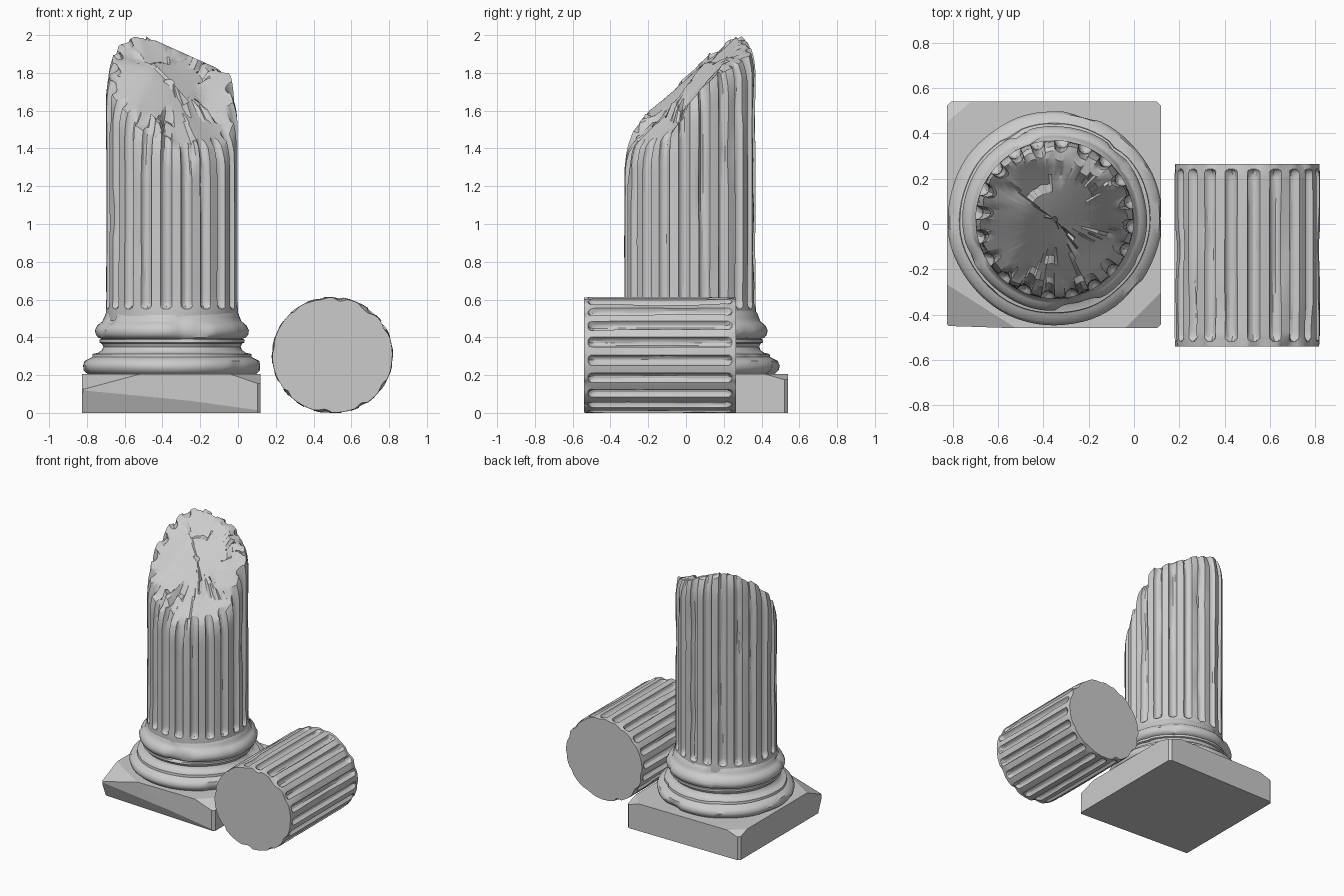
import bpy, bmesh, math
from mathutils import Vector, noise

if "Cube" in bpy.data.objects:
    bpy.data.objects.remove(bpy.data.objects["Cube"])

CX, CY = -0.35, 0.02      # column axis
FLUTES = 20


def finish(name, bm, angle):
    bmesh.ops.recalc_face_normals(bm, faces=bm.faces)
    me = bpy.data.meshes.new(name)
    bm.to_mesh(me)
    bm.free()
    ob = bpy.data.objects.new(name, me)
    bpy.context.collection.objects.link(ob)
    bpy.ops.object.select_all(action='DESELECT')
    ob.select_set(True)
    bpy.context.view_layer.objects.active = ob
    bpy.ops.object.shade_smooth_by_angle(angle=math.radians(angle))
    return ob


def loft(name, rings, angle=32):
    """Skin closed rings of points and cap both ends."""
    bm = bmesh.new()
    vs = [[bm.verts.new(p) for p in ring] for ring in rings]
    n = len(vs[0])
    for a, b in zip(vs, vs[1:]):
        for i in range(n):
            j = (i + 1) % n
            bm.faces.new((a[i], a[j], b[j], b[i]))
    bm.faces.new(vs[0][::-1])
    bm.faces.new(vs[-1])
    return finish(name, bm, angle)


def wear(x, y, z, amount):
    """Weathering depth: soft ripple plus occasional gouges."""
    n = noise.noise(Vector((x * 5, y * 5, z * 2.2)))
    g = noise.noise(Vector((x * 9 + 7, y * 9, z * 3.5)))
    return amount * (0.4 * n + 0.4 + 4.0 * max(0, g - 0.28))


# One flute pitch: flat fillet, then a round hollow (t runs -1..1 over it)
PITCH = [(0.0, 1), (0.22, 1)] + [(0.44 + 0.28 * (t + 1), t) for t in (-1, -.85, -.5, 0, .5, .85)]
COLS = [((k + u) * 2 * math.pi / FLUTES, t) for k in range(FLUTES) for u, t in PITCH]


def flute(t, s, depth):
    """Hollow depth with a rounded end; s is 0 at the flute end, 1 when full."""
    s = min(1, max(0, s))
    return depth * math.sqrt(max(0, 1 - t * t - (1 - s) ** 2))


# ---- plinth: slab with broken corners
bm = bmesh.new()
bmesh.ops.create_cube(bm, size=1)
for v in bm.verts:
    v.co = Vector((v.co.x * 0.945 - 0.3525, v.co.y + 0.04, (v.co.z + 0.5) * 0.205))
bmesh.ops.bevel(bm, geom=[e for e in bm.edges if abs(e.verts[0].co.z - e.verts[1].co.z) > 0.1],
                offset=0.018, segments=1, affect='EDGES')
centre = Vector((-0.35, 0.04, 0.1))
chips = [
    ((-.52, -.46, .205), (-.82, -.46, .12), (-.82, -.27, .205)),
    ((-.04, -.46, .205), (.12, -.46, .15), (.12, -.30, .205)),
    ((-.52, -.46, .205), (-.13, -.46, .0), (-.82, -.445, .0)),
    ((.12, .42, .205), (.02, .54, .205), (.12, .54, .17)),
    ((-.825, .45, .205), (-.72, .54, .205), (-.825, .54, .17)),
    ((-.825, -.4, 0), (.12, -.455, .0), (.12, -.46, .012)),
]
for tri in chips:
    a, b, c = map(Vector, tri)
    no = (b - a).cross(c - a).normalized()
    if no.dot(centre - a) > 0:
        no = -no
    bmesh.ops.bisect_plane(bm, geom=bm.verts[:] + bm.edges[:] + bm.faces[:],
                           plane_co=a, plane_no=no, clear_outer=True)
    bmesh.ops.holes_fill(bm, edges=[e for e in bm.edges if e.is_boundary])
finish("plinth", bm, 8)

# ---- moulded base: two rolls with a hollow between
PROFILE = [(.40, .195), (.45, .205), (.472, .225), (.478, .25), (.466, .275), (.435, .29),
           (.425, .295), (.423, .312), (.395, .318), (.374, .332), (.367, .35), (.376, .368),
           (.388, .372), (.388, .388), (.375, .392), (.395, .398), (.408, .415), (.412, .438),
           (.40, .463), (.38, .48), (.374, .484), (.366, .505), (.356, .53), (.34, .55)]
rings = []
for r, z in PROFILE:
    ring = []
    for i in range(72):
        a = i * math.pi / 36
        c, s = math.cos(a), math.sin(a)
        q = r - wear(r * c, r * s, z * 2, 0.012)
        x = min(0.117, max(-0.82, CX + q * c))
        ring.append((x, CY + q * s + 0.005, z))
    rings.append(ring)
loft("moulded_base", rings, 40)


# ---- standing shaft with slanted broken top
def break_height(x, y):
    """Height of the fracture: sloping planes with chipped facets."""
    p = Vector((x * 4.5, y * 4.5, 0.3))
    dist, pts = noise.voronoi(p)
    d = p - pts[0]
    k = pts[0].x * 12.9 + pts[0].y * 7.3
    facet = 0.05 * (d.x * math.sin(k) + d.y * math.cos(k * 1.7))
    z = 1.72 - 0.25 * (x - CX) + 0.87 * (y - CY)
    z += facet + 0.03 * noise.noise(p * 0.8)
    # ledge across the lower right part
    if y < -0.06 + 0.35 * (x + 0.2) and x > -0.4:
        z -= 0.04
    return min(z, 2.0 - 0.45 * (x + 0.5), 2.0 - 1.2 * (y - 0.29), 2.0)


R = 0.35
fixed = [0.49, 0.53, 0.55, 0.555, 0.562, 0.572, 0.585, 0.60]
fracs = [i / 16 for i in range(1, 15)] + [0.91, 0.945, 0.97, 0.988, 1.0]
rings = [[] for _ in range(len(fixed) + len(fracs))]
rim = []
for a, t in COLS:
    c, s = math.cos(a), math.sin(a)
    top = break_height(CX + 0.33 * c, CY + 0.33 * s)
    zs = fixed + [0.60 + f * (top - 0.60) for f in fracs]
    for ring, z in zip(rings, zs):
        r = R - flute(t, (z - 0.55) / 0.04, 0.03)
        if z > 0.55:
            r -= wear(R * c, R * s, z, 0.007) * min(1, (z - 0.55) / 0.05)
        # crumbled edge under the fracture
        edge = max(0, 1 - (top - z) / 0.13)
        r -= edge ** 2 * (0.022 + 0.022 * noise.noise(Vector((c * 4, s * 4, 2))))
        ring.append((CX + r * c, CY + r * s, z))
    rim.append((a, r))
for f in (0.94, 0.85, 0.74, 0.62, 0.5, 0.38, 0.26, 0.14, 0.04):
    ring = []
    for a, r in rim:
        q = f * (r * f ** 2 + 0.325 * (1 - f ** 2))
        x, y = CX + q * math.cos(a), CY + q * math.sin(a)
        ring.append((x, y, break_height(x, y)))
    rings.append(ring)
loft("broken_shaft", rings, 28)

# ---- fallen drum lying along y
Y0, Y1 = -0.54, 0.265
ends = [0, 0.012, 0.022, 0.027, 0.034, 0.044, 0.056, 0.07]
L = Y1 - Y0
steps = ends + [0.07 + (L - 0.14) * i / 12 for i in range(1, 12)] + [L - e for e in reversed(ends)]
rings = []
for d in steps:
    near = min(d, L - d)
    ring = []
    for a, t in COLS:
        c, s = math.cos(a), math.sin(a)
        r = 0.311 - flute(t, (near - 0.022) / 0.04, 0.028)
        r -= wear(c * 0.35 + 3, s * 0.35, d, 0.006)
        chip = max(0, noise.noise(Vector((c * 4, s * 4, 5 if d < L / 2 else 9))))
        r -= max(0, 1 - near / 0.05) * (0.003 + 0.03 * chip)
        ring.append((0.5 + 1.04 * r * c, Y0 + d, max(0, 0.306 + r * s)))
    rings.append(ring)
loft("fallen_drum", rings, 28)
